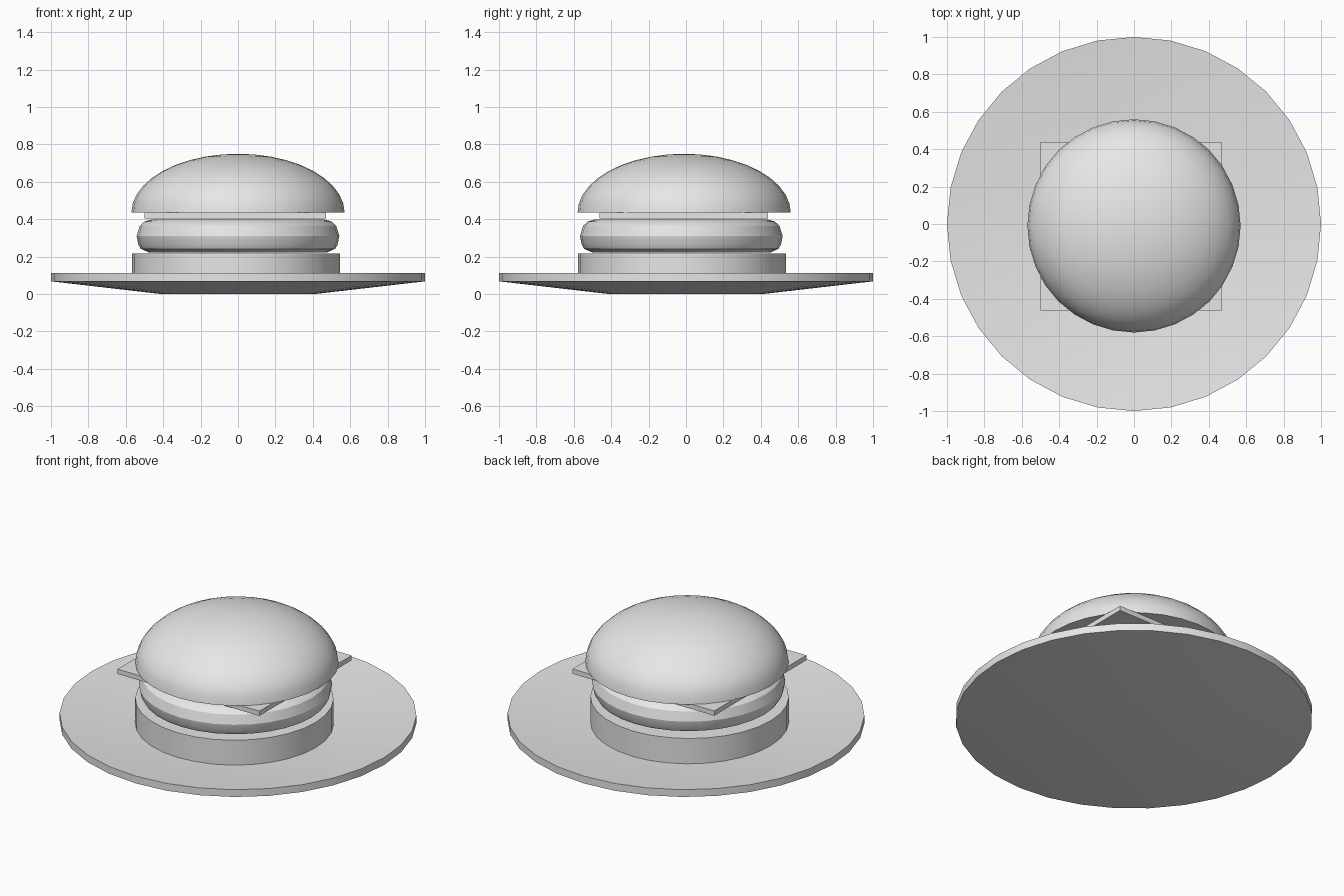
import bpy
import bmesh
import math

if "Cube" in bpy.data.objects:
    bpy.data.objects.remove(bpy.data.objects["Cube"], do_unlink=True)

SIDES = 32

# one plain grey for everything
grey = bpy.data.materials.new("light_grey")
grey.use_nodes = True
grey.diffuse_color = (0.8, 0.8, 0.8, 1)
grey.node_tree.nodes["Principled BSDF"].inputs["Base Color"].default_value = (0.8, 0.8, 0.8, 1)


def add_object(name, bm, location):
    bmesh.ops.recalc_face_normals(bm, faces=bm.faces)
    mesh = bpy.data.meshes.new(name)
    bm.to_mesh(mesh)
    bm.free()
    mesh.materials.append(grey)
    obj = bpy.data.objects.new(name, mesh)
    obj.location = location
    bpy.context.collection.objects.link(obj)
    return obj


def lathe(name, profile, location=(0, 0, 0), angle=30):
    """Turn a closed (radius, height) profile around the z axis."""
    bm = bmesh.new()
    verts = [bm.verts.new((r, 0, z)) for r, z in profile]
    edges = [bm.edges.new(pair) for pair in zip(verts, verts[1:])]
    bmesh.ops.spin(bm, geom=verts + edges, axis=(0, 0, 1), cent=(0, 0, 0),
                   angle=math.tau, steps=SIDES, use_duplicate=False)
    bmesh.ops.remove_doubles(bm, verts=bm.verts, dist=0.0005)
    obj = add_object(name, bm, location)
    bpy.ops.object.select_all(action="DESELECT")
    obj.select_set(True)
    bpy.context.view_layer.objects.active = obj
    bpy.ops.object.shade_smooth_by_angle(angle=math.radians(angle))
    return obj


# shallow dished plate
lathe("plate", [(0, 0), (0.41, 0), (1, 0.068), (1, 0.113), (0.41, 0.045), (0, 0.045)])

# bottom bun
lathe("bottom_bun", [(0, 0.046), (0.556, 0.046), (0.556, 0.217), (0, 0.217)],
      (-0.01, -0.021, 0))

# rounded patty
lathe("patty", [(0, 0.222), (0.475, 0.222), (0.52, 0.242), (0.533, 0.265), (0.542, 0.31),
                (0.525, 0.365), (0.5, 0.388), (0.46, 0.399), (0, 0.399)],
      (0, -0.025, 0), angle=28)

# square cheese slice
bm = bmesh.new()
bmesh.ops.create_cube(bm, size=1)
bmesh.ops.scale(bm, vec=(0.97, 0.9, 0.03), verts=bm.verts)
add_object("cheese_slice", bm, (-0.015, -0.012, 0.42))

# domed top bun
RINGS = 10
dome = [(0.57 * math.cos(t), 0.315 * math.sin(t))
        for t in (math.pi / 2 * i / RINGS for i in range(RINGS + 1))]
lathe("top_bun", [(0, 0)] + dome, (0, -0.01, 0.435))
